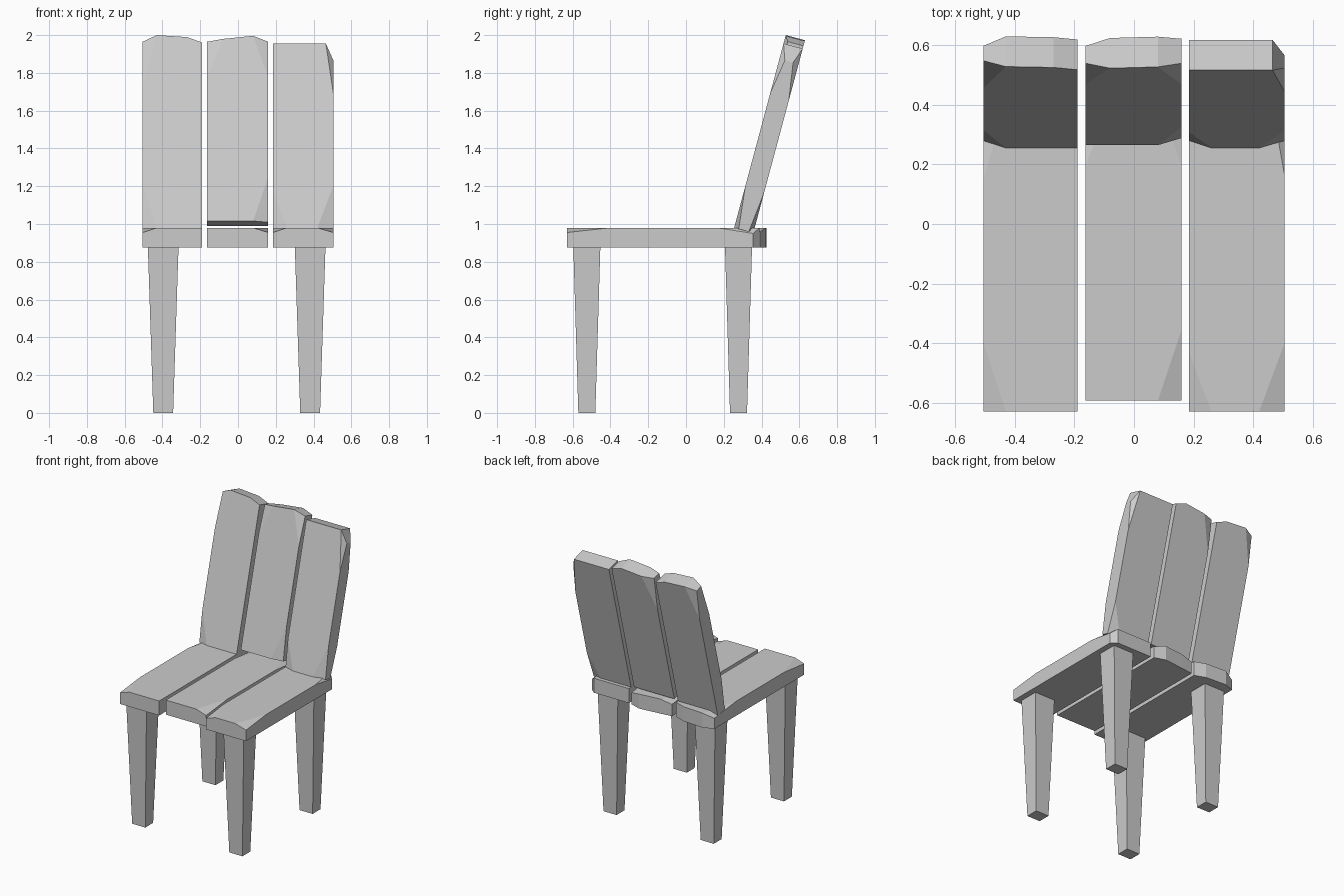
import bpy, bmesh
from math import radians
from mathutils import Matrix, Vector

if "Cube" in bpy.data.objects:
    bpy.data.objects.remove(bpy.data.objects["Cube"])

grey = bpy.data.materials.new("plain_grey")
grey.use_nodes = True
COLOUR = (0.6, 0.6, 0.6, 1)
grey.diffuse_color = COLOUR
grey.node_tree.nodes["Principled BSDF"].inputs["Base Color"].default_value = COLOUR

THICK = 0.105


def finish(bm, name):
    bmesh.ops.recalc_face_normals(bm, faces=bm.faces)
    mesh = bpy.data.meshes.new(name)
    bm.to_mesh(mesh)
    bm.free()
    mesh.materials.append(grey)
    bpy.context.collection.objects.link(bpy.data.objects.new(name, mesh))


def plank(name, outline, chips, matrix):
    """Extrude an outline, then chip corners off its upper (+1) or lower (-1) face.
    A chip is (corner index, neighbour index on the end, run along the side, face, depth)."""
    bm = bmesh.new()
    base = bm.faces.new([bm.verts.new((x, y, 0)) for x, y in outline])
    top = bmesh.ops.extrude_face_region(bm, geom=[base])["geom"]
    bmesh.ops.translate(bm, vec=(0, 0, THICK),
                        verts=[v for v in top if isinstance(v, bmesh.types.BMVert)])
    bmesh.ops.recalc_face_normals(bm, faces=bm.faces)
    middle = sum((Vector(p) for p in outline), Vector((0, 0))) / len(outline)
    middle = middle.to_3d() + Vector((0, 0, THICK / 2))
    for corner, neighbour, run, side, depth in chips:
        z = THICK if side > 0 else 0
        (cx, cy), (ax, ay) = outline[corner], outline[neighbour]
        along = cy + run
        a, b = Vector((ax, ay, z)), Vector((cx, along, z))
        c = Vector((cx, cy, z - side * depth))
        normal = (b - a).cross(c - a).normalized()
        if normal.dot(middle - a) > 0:
            normal = -normal
        bmesh.ops.bisect_plane(bm, geom=bm.verts[:] + bm.edges[:] + bm.faces[:], dist=1e-5,
                               plane_co=a, plane_no=normal, clear_outer=True)
        bmesh.ops.holes_fill(bm, edges=bm.edges[:], sides=0)
    bm.transform(matrix)
    finish(bm, name)


# Plank outlines, with y running from the front (or foot) to the far end
def right_side(end, chop):
    return [(-0.505, 0), (-0.43, 0), (-0.19, 0), (-0.19, 1.015), (-0.27, 1.045),
            (-0.43, 1.056), (-0.505, 1.027)]


def centre(end, chop):
    return [(-0.163, 0.037), (0.08, 0.037), (0.16, 0.037), (0.16, 1.025),
            (0.08, 1.052), (-0.08, 1.035), (-0.163, 1.025)]


def left_side(end, chop):
    return [(0.185, 0), (0.26, 0), (0.42, 0), (0.505, 0), (0.505, chop),
            (0.465, end), (0.185, end)]


# name, outline, chips on both uses, extra chips on the rear of the backrest
planks = [
    ("right", right_side, [(0, 1, 0.23, 1, 0.025), (6, 5, -0.25, 1, 0.028)],
     [(6, 5, -0.22, -1, 0.025)]),
    ("centre", centre, [(2, 1, 0.24, 1, 0.025), (3, 4, -0.2, 1, 0.02), (6, 5, -0.2, 1, 0.02)],
     [(6, 5, -0.24, -1, 0.025)]),
    ("left", left_side, [(0, 1, 0.2, 1, 0.025), (3, 2, 0.23, 1, 0.025), (4, 5, -0.19, 1, 0.03)],
     [(3, 2, 0.22, -1, 0.025), (4, 5, -0.2, -1, 0.03)]),
]
seat_place = Matrix.Translation((0, -0.63, 0.875))
lean = Matrix.Rotation(radians(75), 4, "X")
back_place = (Matrix.Translation((0, 0.255, 0.98)) @ lean
              @ Matrix.Translation((0, 0, -THICK)))

for side, outline, chips, rear in planks:
    plank(f"seat_plank_{side}", outline(1.02, 0.985), chips, seat_place)
    plank(f"backrest_plank_{side}", outline(1.01, 0.925), chips + rear, back_place)

# Tapered square legs
for side, x in (("right", -0.396), ("left", 0.382)):
    for place, y in (("front", -0.525), ("back", 0.278)):
        bm = bmesh.new()
        bmesh.ops.create_cube(bm, size=1)
        for v in bm.verts:
            upper = v.co.z > 0
            width, depth = (0.162, 0.143) if upper else (0.105, 0.09)
            v.co = (x + v.co.x * width, y + v.co.y * depth, 0.875 if upper else 0)
        finish(bm, f"{place}_leg_{side}")
